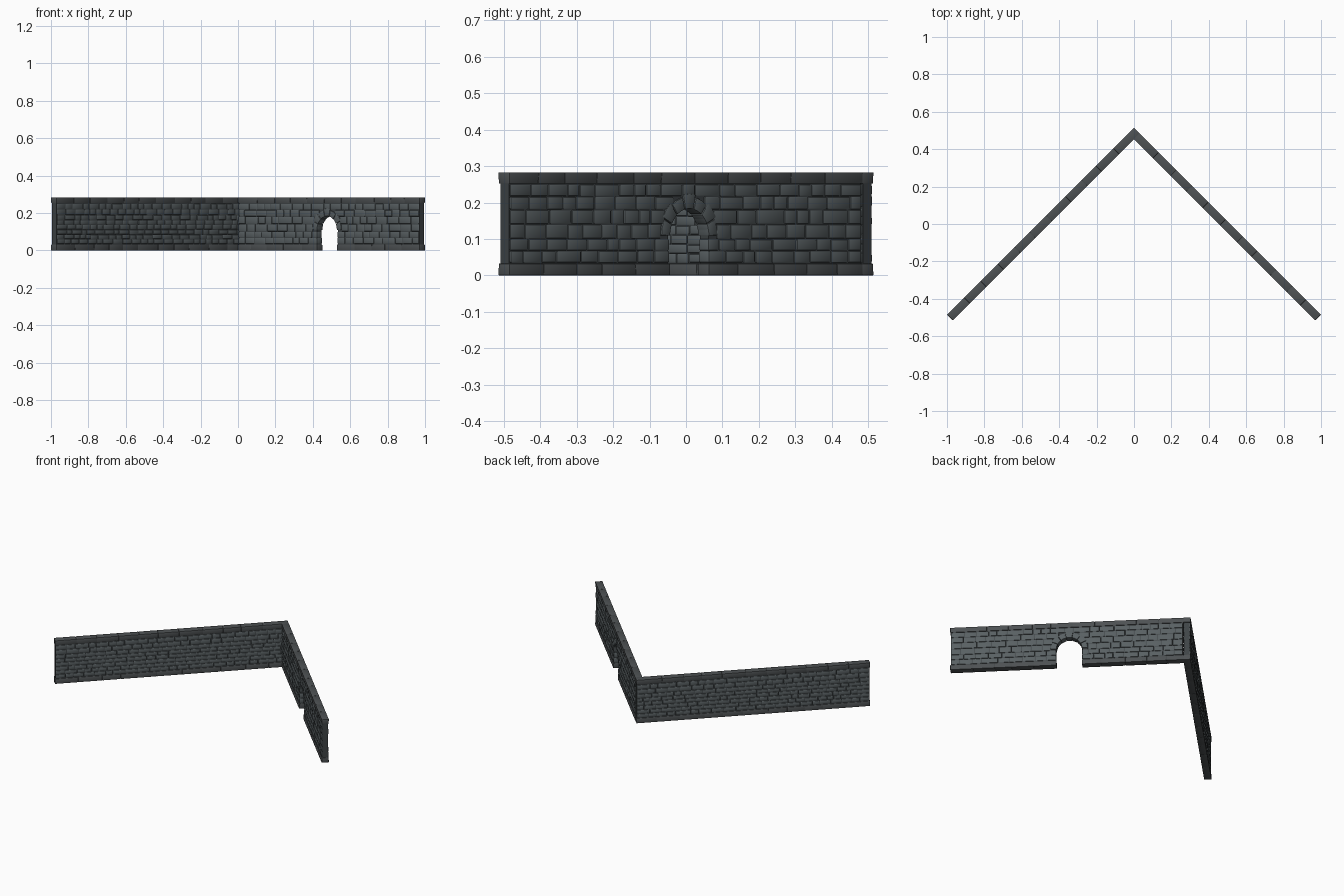
import bpy, bmesh, math, random
from mathutils import Vector

if "Cube" in bpy.data.objects:
    bpy.data.objects.remove(bpy.data.objects["Cube"])

random.seed(4)
S = math.sqrt(0.5)
LEN, T, H = 1.414, 0.043, 0.283          # wall length, band thickness, height
APEX = 0.515                             # y of the outer corner
ARCH_U, ARCH_R, SPRING = 0.714, 0.075, 0.108
VOUSS_R = 0.112
Z0, Z1 = 0.034, 0.25                     # stone courses between the two bands


def material(name, rgb):
    m = bpy.data.materials.new(name)
    m.diffuse_color = (*rgb, 1)
    m.use_nodes = True
    m.node_tree.nodes["Principled BSDF"].inputs["Base Color"].default_value = m.diffuse_color
    return m


STONE = material("stone", (0.10, 0.118, 0.125))
BAND = material("band_stone", (0.075, 0.083, 0.087))
MORTAR = material("mortar", (0.05, 0.058, 0.062))


def place(side, u, v, z):
    """Wall coordinates (along, across, up) to world; side is +1 right, -1 left."""
    w = v - T / 2
    return Vector((side * (u + w) * S, APEX + (w - u) * S, z))


def prism(bm, side, outline, half, bevel=0.0, flare=None):
    """Extrude a (u, z) outline through the wall; flare(z) adds thickness."""
    rings = []
    for sgn in (-1, 1):
        rings.append([bm.verts.new(place(side, u, sgn * (half + (flare(z) if flare else 0)), z))
                      for u, z in outline])
    a, b = rings
    n = len(a)
    faces = [bm.faces.new(a), bm.faces.new(b[::-1])]
    faces += [bm.faces.new((a[i], b[i], b[(i + 1) % n], a[(i + 1) % n])) for i in range(n)]
    bmesh.ops.recalc_face_normals(bm, faces=faces)
    if bevel:
        edges = list({e for f in faces for e in f.edges})
        bmesh.ops.bevel(bm, geom=edges, offset=bevel, segments=2, profile=0.5,
                        affect='EDGES', clamp_overlap=True)


def finish(bm, name, mat):
    me = bpy.data.meshes.new(name)
    bm.to_mesh(me)
    bm.free()
    me.materials.append(mat)
    ob = bpy.data.objects.new(name, me)
    bpy.context.collection.objects.link(ob)
    bpy.context.view_layer.objects.active = ob
    ob.select_set(True)
    bpy.ops.object.shade_smooth_by_angle(angle=math.radians(35))
    ob.select_set(False)


def rect(u0, u1, z0, z1):
    return [(u0, z0), (u1, z0), (u1, z1), (u0, z1)]


def split(u0, u1, size, jitter):
    """Cut a run into blocks of slightly random length."""
    n = max(1, round((u1 - u0) / size))
    w = [random.uniform(1 - jitter, 1 + jitter) for _ in range(n)]
    k, u, out = (u1 - u0) / sum(w), u0, []
    for x in w:
        out.append((u, u + x * k))
        u += x * k
    return out


def arc(r, a0, a1, n):
    return [(ARCH_U + r * math.cos(a0 + (a1 - a0) * i / n),
             SPRING + r * math.sin(a0 + (a1 - a0) * i / n)) for i in range(n + 1)]


def build_wall(side, name, start, rows, size, jitter, arch):
    # mortar core, with the doorway in its outline
    bm = bmesh.new()
    outline = [(start + 0.004, 0.003)]
    if arch:
        r = ARCH_R + 0.004
        outline += [(ARCH_U - r, 0.003)] + arc(r, math.pi, 0, 16) + [(ARCH_U + r, 0.003)]
    outline += [(LEN - 0.004, 0.003), (LEN - 0.004, H - 0.004), (start + 0.004, H - 0.004)]
    prism(bm, side, outline, 0.0165)
    finish(bm, name + "_core", MORTAR)

    # stone courses, of unequal heights, stopping at the doorway
    bm = bmesh.new()
    heights = split(Z0, Z1, (Z1 - Z0) / rows, 0.14)
    for z0, z1 in heights:
        runs = [(start + 0.003, LEN - 0.005)]
        zm = (z0 + z1) / 2
        if arch and zm < SPRING + VOUSS_R - 0.01:
            gap = ARCH_R if zm < SPRING else math.sqrt((VOUSS_R - 0.004) ** 2 - (zm - SPRING) ** 2)
            runs = [(runs[0][0], ARCH_U - gap), (ARCH_U + gap, runs[0][1])]
        for run in runs:
            for u0, u1 in split(*run, size, jitter):
                dz = random.uniform(0.0005, 0.0016)
                prism(bm, side, rect(u0 + 0.0013, u1 - 0.0013, z0 + dz, z1 - dz),
                      random.uniform(0.0188, 0.0208), 0.0032)
    finish(bm, name + "_stones", STONE)

    # flared footing and coping bands
    for part, z0, z1, flare in (
            ("footing", 0.0, 0.032, lambda z: 0.0012 * (1 - z / 0.032)),
            ("coping", 0.252, H, lambda z: 0.0012 * (z - 0.252) / 0.031)):
        bm = bmesh.new()
        runs = [(start, LEN)]
        if arch and part == "footing":
            runs = [(start, ARCH_U - ARCH_R), (ARCH_U + ARCH_R, LEN)]
        for run in runs:
            for u0, u1 in split(*run, 0.125, 0.2):
                prism(bm, side, rect(u0 + 0.0004, u1 - 0.0004, z0, z1), T / 2 - 0.001, 0.0012, flare)
        finish(bm, name + "_" + part, BAND)


# plain left wall runs through the corner, right wall butts against it
build_wall(-1, "left_wall", 0.0, 8, 0.06, 0.35, False)
build_wall(1, "right_wall", T - 0.002, 6, 0.068, 0.4, True)

# wedge stones round the doorway arch
bm = bmesh.new()
count = 7
for i in range(count):
    a0 = math.pi * i / count + 0.015
    a1 = math.pi * (i + 1) / count - 0.015
    outer = VOUSS_R + (0.004 if i % 2 else -0.003)
    prism(bm, 1, arc(ARCH_R, a0, a1, 2) + arc(outer, a1, a0, 2), 0.0215, 0.0025)
finish(bm, "arch_stones", STONE)
